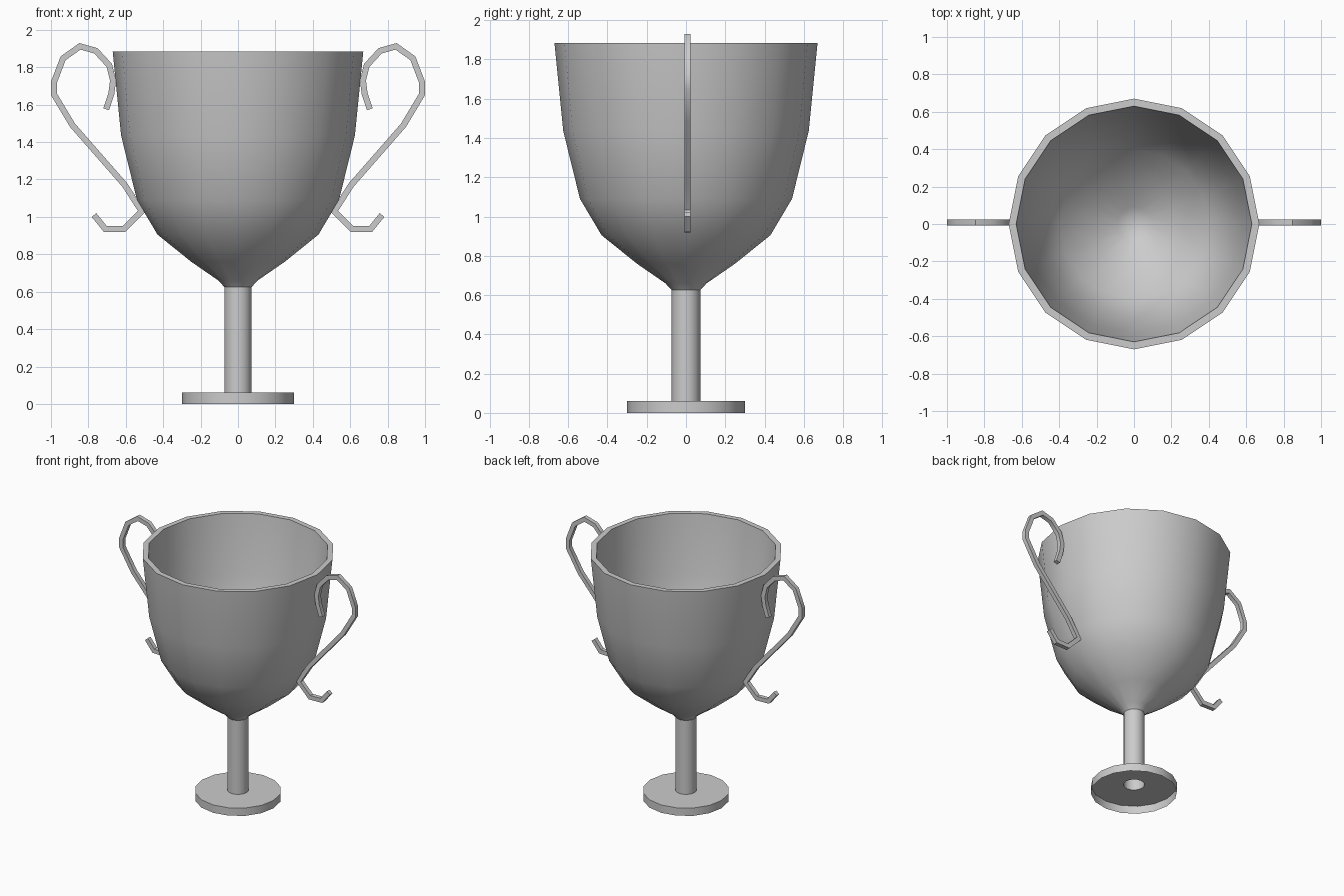
import bpy, bmesh, math
from mathutils import Vector

if "Cube" in bpy.data.objects:
    bpy.data.objects.remove(bpy.data.objects["Cube"])

SIDES = 16


def finish(name, bm):
    bmesh.ops.recalc_face_normals(bm, faces=bm.faces)
    mesh = bpy.data.meshes.new(name)
    bm.to_mesh(mesh)
    bm.free()
    obj = bpy.data.objects.new(name, mesh)
    bpy.context.collection.objects.link(obj)
    bpy.ops.object.select_all(action='DESELECT')
    bpy.context.view_layer.objects.active = obj
    obj.select_set(True)
    bpy.ops.object.shade_smooth_by_angle(angle=math.radians(35))
    return obj


def lathe(name, profile):
    bm = bmesh.new()
    rings = []
    for r, z in profile:
        count = SIDES if r else 1
        rings.append([bm.verts.new((r * math.cos(math.tau * i / SIDES),
                                    r * math.sin(math.tau * i / SIDES), z))
                      for i in range(count)])
    for a, b in zip(rings, rings[1:]):
        for i in range(SIDES):
            j = (i + 1) % SIDES
            if len(b) == 1:
                bm.faces.new((a[i], a[j], b[0]))
            else:
                bm.faces.new((a[i], a[j], b[j], b[i]))
    return finish(name, bm)


def square_bar(name, path, half, y_mid, side):
    # sweep a square section along an xz path with mitred corners
    pts = [Vector(p) for p in path]
    bm = bmesh.new()
    rings = []
    for i, p in enumerate(pts):
        d0 = (p - pts[i - 1]).normalized() if i else None
        d1 = (pts[i + 1] - p).normalized() if i < len(pts) - 1 else d0
        d0 = d0 or d1
        t = (d0 + d1).normalized()
        n = Vector((-t.y, t.x)) * half / t.dot(d1)
        rings.append([bm.verts.new((side * (p.x + s * n.x), y_mid + w * half, p.y + s * n.y))
                      for s, w in ((1, 1), (1, -1), (-1, -1), (-1, 1))])
    for a, b in zip(rings, rings[1:]):
        for k in range(4):
            m = (k + 1) % 4
            bm.faces.new((a[k], a[m], b[m], b[k]))
    bm.faces.new(rings[0])
    bm.faces.new(rings[-1])
    return finish(name, bm)


# base (hollow underneath), stem and bowl as one turned shell
lathe("cup_body", [
    (0.30, 0.0), (0.30, 0.06), (0.073, 0.06), (0.073, 0.625), (0.105, 0.66),
    (0.25, 0.76), (0.43, 0.905), (0.54, 1.09), (0.625, 1.435), (0.67, 1.885),
    (0.63, 1.885), (0.582, 1.44), (0.502, 1.11), (0.40, 0.935),
    (0.23, 0.80), (0.09, 0.70), (0.0, 0.67)])

# scrolled handles, one on each side
scroll = [(0.705, 1.575), (0.677, 1.66), (0.668, 1.73), (0.688, 1.81), (0.76, 1.888),
          (0.845, 1.912), (0.935, 1.848), (0.984, 1.72), (0.984, 1.655), (0.885, 1.49),
          (0.605, 1.17), (0.515, 1.03), (0.61, 0.934), (0.71, 0.936), (0.77, 1.01)]
for name, side in (("right_handle", 1), ("left_handle", -1)):
    square_bar(name, scroll, 0.016, 0.008, side)
